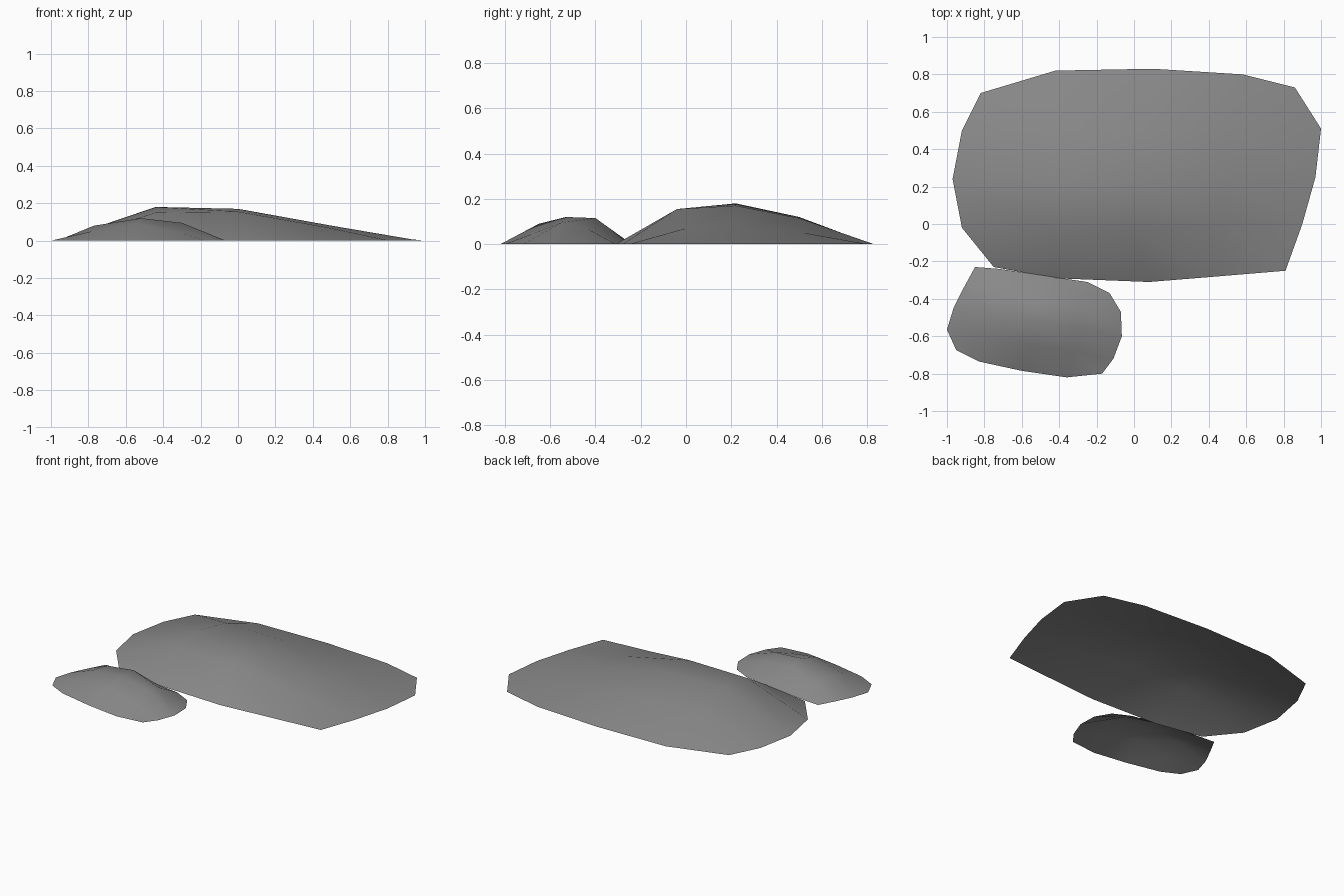
import bpy
import math

if "Cube" in bpy.data.objects:
    bpy.data.objects.remove(bpy.data.objects["Cube"], do_unlink=True)

stone = bpy.data.materials.new("stone_grey")
stone.use_nodes = True
colour = (0.25, 0.25, 0.25, 1)
stone.diffuse_color = colour
stone.node_tree.nodes["Principled BSDF"].inputs["Base Color"].default_value = colour


def mound(name, back, left, right, front, inner):
    """Open four by four quad shell: ground outline and raised inner points."""
    rows = [[(x, y, 0) for x, y in back]]
    for start, middle, end in zip(left, inner, right):
        rows.append([(*start, 0), *middle, (*end, 0)])
    rows.append([(x, y, 0) for x, y in front])
    verts = [point for row in rows for point in row]
    wide = len(back)
    faces = []
    for r in range(len(rows) - 1):
        for c in range(wide - 1):
            i = r * wide + c
            faces.append((i, i + wide, i + wide + 1, i + 1))
    mesh = bpy.data.meshes.new(name)
    mesh.from_pydata(verts, [], faces)
    mesh.materials.append(stone)
    for face in mesh.polygons:
        face.use_smooth = True
    obj = bpy.data.objects.new(name, mesh)
    bpy.context.collection.objects.link(obj)
    return obj


# Large mound at the back
mound(
    "large_mound",
    back=[(-.82, .7), (-.42, .82), (.1, .83), (.58, .8), (.86, .73)],
    left=[(-.92, .5), (-.97, .24), (-.92, -.02)],
    right=[(1, .51), (.97, .25), (.9, 0)],
    front=[(-.75, -.23), (-.42, -.29), (.08, -.31), (.45, -.28), (.81, -.25)],
    inner=[
        [(-.44, .5, .12), (.02, .5, .115), (.5, .52, .05)],
        [(-.44, .22, .18), (0, .22, .17), (.5, .24, .08)],
        [(-.44, -.04, .15), (0, -.04, .155), (.48, 0, .07)],
    ],
)

# Small mound at the front right
mound(
    "small_mound",
    back=[(-.85, -.23), (-.72, -.24), (-.42, -.285), (-.25, -.31), (-.13, -.37)],
    left=[(-.91, -.34), (-.965, -.45), (-1, -.565)],
    right=[(-.07, -.47), (-.065, -.6), (-.11, -.72)],
    front=[(-.95, -.675), (-.83, -.735), (-.6, -.785), (-.36, -.82), (-.17, -.8)],
    inner=[
        [(-.75, -.36, .07), (-.52, -.4, .115), (-.3, -.44, .07)],
        [(-.77, -.48, .08), (-.52, -.53, .12), (-.3, -.55, .095)],
        [(-.78, -.61, .05), (-.54, -.65, .09), (-.32, -.68, .045)],
    ],
)
